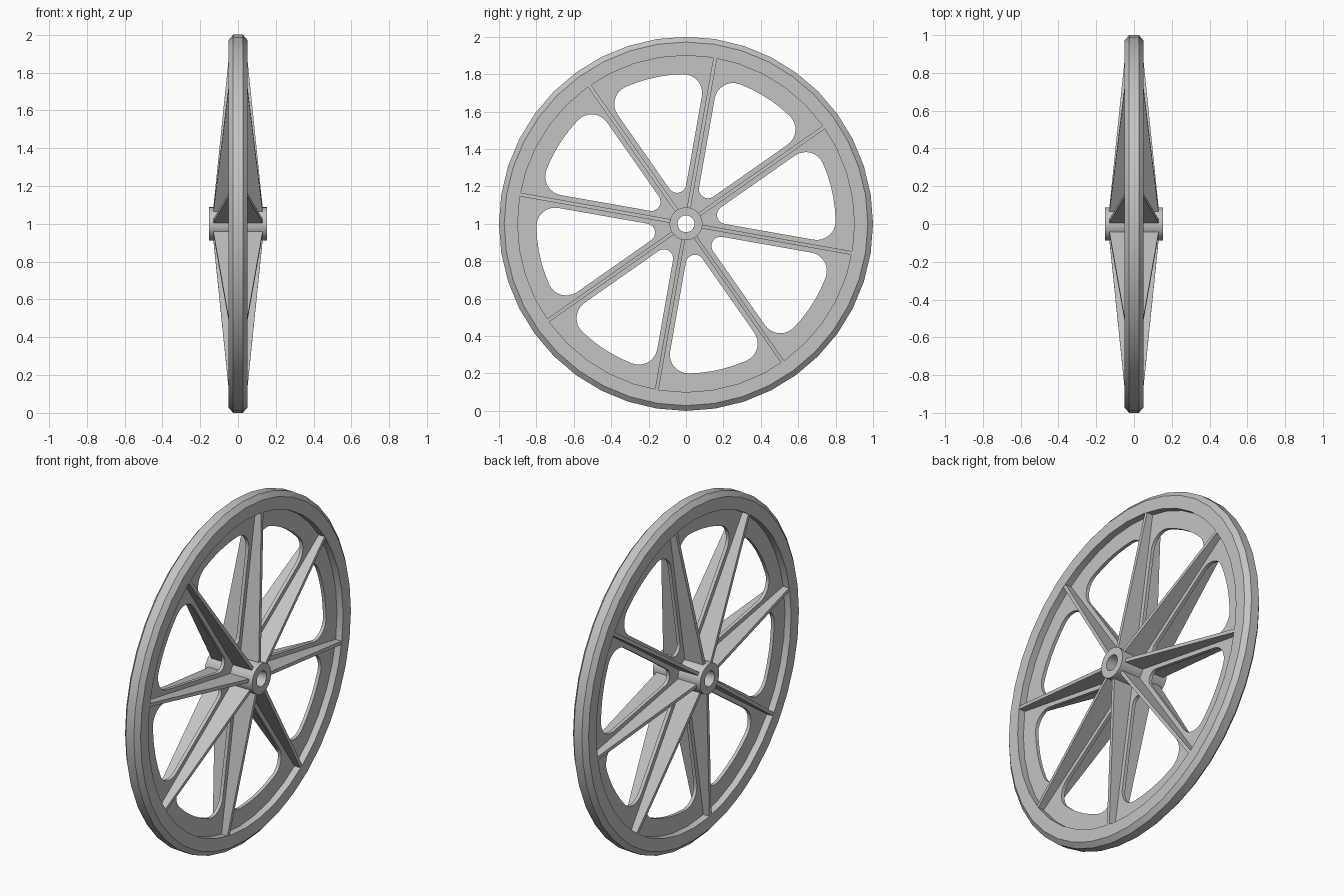
import bpy
import bmesh
from math import sin, cos, pi, radians, sqrt, asin, atan2
from mathutils import Matrix

SPOKES = 8
FIRST = radians(80)
STEP = 2 * pi / SPOKES
# Wheel plane (u, v) stands in the y-z plane, wheel axis runs along x
UPRIGHT = Matrix(((0, 0, 1, 0), (1, 0, 0, 0), (0, 1, 0, 1), (0, 0, 0, 1)))

if "Cube" in bpy.data.objects:
    bpy.data.objects.remove(bpy.data.objects["Cube"])

grey = bpy.data.materials.new("plain grey")
grey.use_nodes = True
grey.diffuse_color = (0.55, 0.55, 0.55, 1)
grey.node_tree.nodes["Principled BSDF"].inputs["Base Color"].default_value = grey.diffuse_color


def add_object(name, mesh, smooth=True):
    mesh.transform(UPRIGHT)
    mesh.materials.clear()
    mesh.materials.append(grey)
    obj = bpy.data.objects.new(name, mesh)
    bpy.context.collection.objects.link(obj)
    if smooth:
        bpy.ops.object.select_all(action='DESELECT')
        obj.select_set(True)
        bpy.context.view_layer.objects.active = obj
        bpy.ops.object.shade_smooth_by_angle(angle=radians(30))
    return obj


def mesh_from(bm, name):
    bmesh.ops.recalc_face_normals(bm, faces=bm.faces)
    mesh = bpy.data.meshes.new(name)
    bm.to_mesh(mesh)
    bm.free()
    return mesh


def ring(name, profile, segments):
    """Revolve a closed (radius, axial) profile around the axle."""
    bm = bmesh.new()
    loops = [[bm.verts.new((r * cos(2 * pi * i / segments), r * sin(2 * pi * i / segments), w))
              for r, w in profile] for i in range(segments)]
    n = len(profile)
    for i in range(segments):
        a, b = loops[i], loops[(i + 1) % segments]
        for j in range(n):
            k = (j + 1) % n
            bm.faces.new((a[j], b[j], b[k], a[k]))
    return add_object(name, mesh_from(bm, name))


def arc(cx, cy, radius, start, end, steps):
    return [(cx + radius * cos(start + (end - start) * i / steps),
             cy + radius * sin(start + (end - start) * i / steps)) for i in range(steps + 1)]


def window(mid):
    """Rounded sector opening, symmetric about the direction mid."""
    half, gap, outer = STEP / 2, 0.035, 0.8
    r_in, r_out = 0.049, 0.1
    d = (gap + r_in) / sin(half)
    dist = outer - r_out
    swing = half - asin((gap + r_out) / dist)
    cx, cy = dist * cos(swing), dist * sin(swing)
    pts = arc(d, 0, r_in, pi / 2 + half, 3 * pi / 2 - half, 8)
    pts += arc(cx, -cy, r_out, -pi / 2 - half, -swing, 8)
    pts += arc(0, 0, outer, -swing, swing, 5)[1:-1]
    pts += arc(cx, cy, r_out, swing, pi / 2 + half, 8)
    return [(x * cos(mid) - y * sin(mid), x * sin(mid) + y * cos(mid)) for x, y in pts]


# Rim with chamfered tread, and bored hub
ring("rim", [(0.9, -0.05), (0.972, -0.05), (1, -0.026), (1, 0.026), (0.972, 0.05), (0.9, 0.05)], 40)
ring("hub", [(0.045, -0.153), (0.088, -0.153), (0.088, 0.153), (0.045, 0.153)], 32)

# Thin web plate pierced by one window between each pair of spokes
curve = bpy.data.curves.new("web_outline", 'CURVE')
curve.dimensions = '2D'
curve.fill_mode = 'BOTH'
curve.extrude = 0.01
outlines = [arc(0, 0, r, 0, 2 * pi, 40)[:-1] for r in (0.91, 0.07)]
outlines += [window(FIRST + STEP * (i + 0.5)) for i in range(SPOKES)]
for pts in outlines:
    spline = curve.splines.new('POLY')
    spline.points.add(len(pts) - 1)
    for p, (x, y) in zip(spline.points, pts):
        p.co = (x, y, 0, 1)
    spline.use_cyclic_u = True
helper = bpy.data.objects.new("web_helper", curve)
bpy.context.collection.objects.link(helper)
web_mesh = bpy.data.meshes.new_from_object(helper.evaluated_get(bpy.context.evaluated_depsgraph_get()))
bpy.data.objects.remove(helper)
bm = bmesh.new()
bm.from_mesh(web_mesh)
bmesh.ops.remove_doubles(bm, verts=bm.verts, dist=0.0001)
add_object("web_plate", mesh_from(bm, "web_plate"))

# Tapered spoke ribs on both sides of the web
bm = bmesh.new()
for i in range(SPOKES):
    made = bmesh.ops.create_cube(bm, size=1)["verts"]
    for v in made:
        outer_end = v.co.x > 0
        v.co.x = 0.905 if outer_end else 0.07
        v.co.y *= 0.02
        v.co.z *= 2 * (0.0475 if outer_end else 0.132)
    bmesh.ops.rotate(bm, verts=made, matrix=Matrix.Rotation(FIRST + i * STEP, 3, 'Z'))
add_object("spoke_ribs", mesh_from(bm, "spoke_ribs"), smooth=False)
